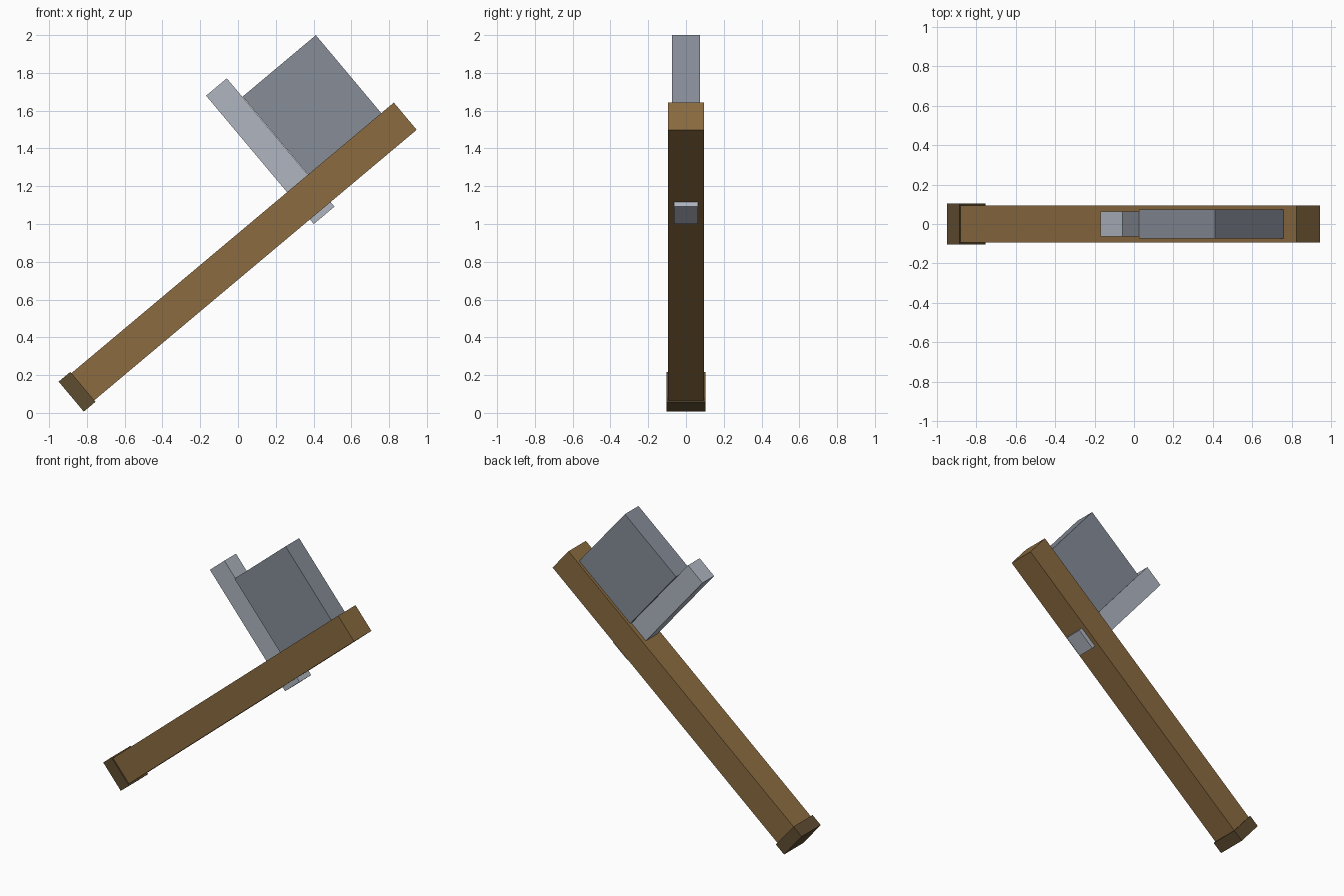
import bpy, math
from mathutils import Matrix

if "Cube" in bpy.data.objects:
    bpy.data.objects.remove(bpy.data.objects["Cube"])

TILT = Matrix.Rotation(-math.radians(40), 4, 'Y')  # local x runs up along the handle


def material(name, srgb):
    m = bpy.data.materials.new(name)
    lin = [((c / 255 + 0.055) / 1.055) ** 2.4 for c in srgb]
    m.diffuse_color = (*lin, 1)
    m.use_nodes = True
    m.node_tree.nodes["Principled BSDF"].inputs["Base Color"].default_value = m.diffuse_color
    return m


def box(name, along, across, depth, mat):
    """Box in the tilted frame: range along handle, range across it, depth in y."""
    bpy.ops.mesh.primitive_cube_add(size=1)
    ob = bpy.context.object
    ob.name = ob.data.name = name
    size = Matrix.Diagonal((along[1] - along[0], depth, across[1] - across[0], 1))
    centre = Matrix.Translation((sum(along) / 2, 0, sum(across) / 2))
    ob.data.transform(TILT @ centre @ size)
    ob.data.materials.append(mat)
    return ob


wood = material("wood brown", (139, 107, 64))
dark_wood = material("dark wood", (95, 76, 49))
steel = material("steel grey", (134, 140, 151))
light_steel = material("light steel", (175, 181, 192))

# Handle and its end cap
box("handle", (-0.54, 1.688), (0.54, 0.728), 0.188, wood)
box("handle_cap", (-0.621, -0.54), (0.53, 0.737), 0.207, dark_wood)

# Wide head block standing on the handle
box("head_block", (1.095, 1.601), (0.728, 1.267), 0.147, steel)

# Narrow bar passing through the handle beside the block
box("cross_bar", (0.95, 1.093), (0.508, 1.395), 0.126, light_steel)
